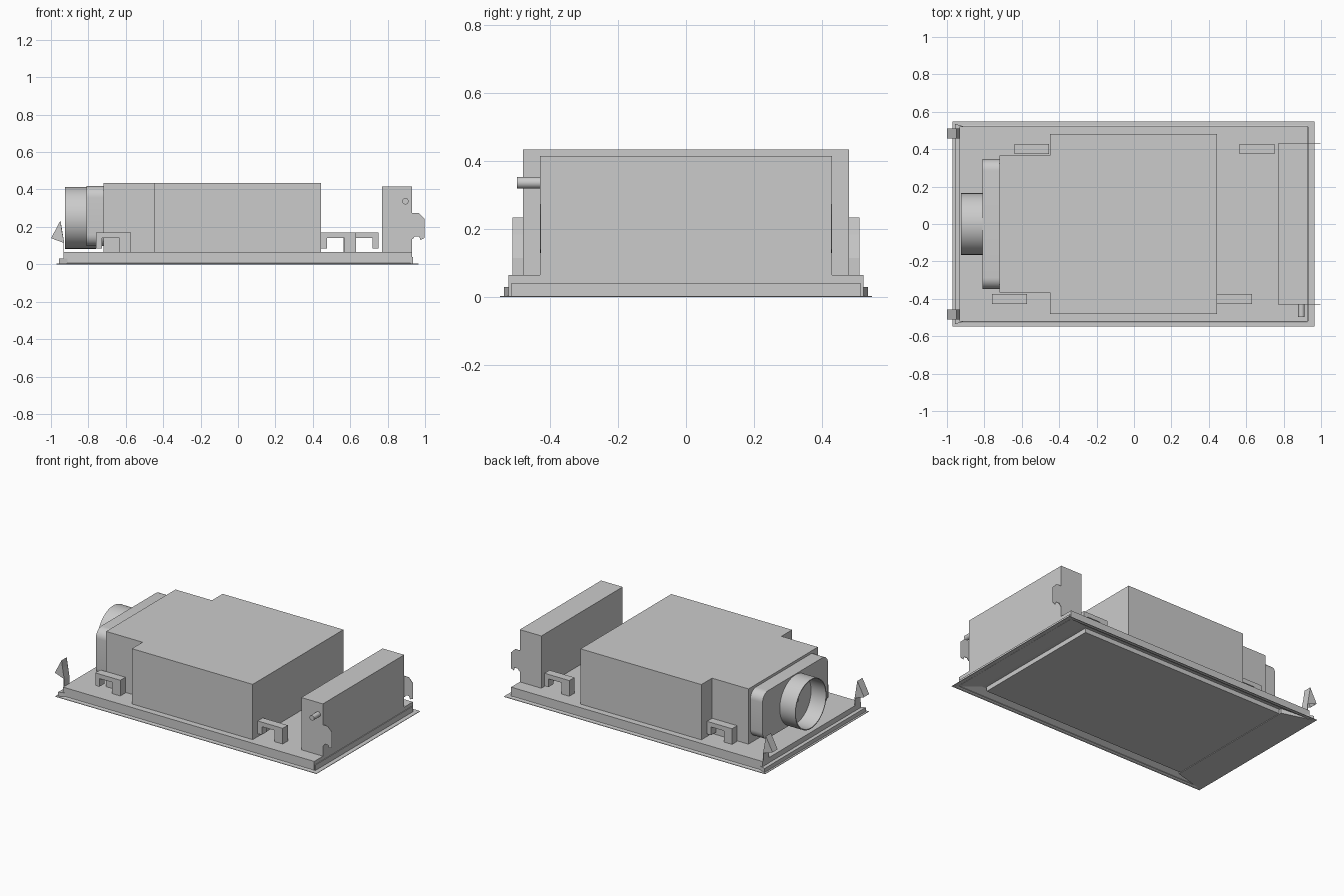
import bpy, bmesh, math

if "Cube" in bpy.data.objects:
    bpy.data.objects.remove(bpy.data.objects["Cube"])


def finish(name, bm, smooth=False):
    bmesh.ops.recalc_face_normals(bm, faces=bm.faces)
    me = bpy.data.meshes.new(name)
    bm.to_mesh(me)
    bm.free()
    ob = bpy.data.objects.new(name, me)
    bpy.context.collection.objects.link(ob)
    if smooth:
        bpy.ops.object.select_all(action='DESELECT')
        ob.select_set(True)
        bpy.context.view_layer.objects.active = ob
        bpy.ops.object.shade_smooth_by_angle(angle=math.radians(35))
    return ob


def loft(name, rings, smooth=False):
    """Skin equal-length rings of points and cap both ends."""
    bm = bmesh.new()
    vs = [[bm.verts.new(p) for p in r] for r in rings]
    n = len(vs[0])
    for a, b in zip(vs, vs[1:]):
        for i in range(n):
            j = (i + 1) % n
            bm.faces.new((a[i], a[j], b[j], b[i]))
    bm.faces.new(vs[0])
    bm.faces.new(vs[-1])
    return finish(name, bm, smooth)


def prism(name, pts, axis, lo, hi, smooth=False):
    """Extrude a 2D profile along an axis: x uses (y,z), y uses (x,z), z uses (x,y)."""
    place = {'x': lambda a, b, t: (t, a, b),
             'y': lambda a, b, t: (a, t, b),
             'z': lambda a, b, t: (a, b, t)}[axis]
    return loft(name, [[place(a, b, t) for a, b in pts] for t in (lo, hi)], smooth)


def rect(x0, x1, y, z):
    return [(x0, -y, z), (x1, -y, z), (x1, y, z), (x0, y, z)]


def box(name, x0, x1, y0, y1, z0, z1):
    return prism(name, [(x0, y0), (x1, y0), (x1, y1), (x0, y1)], 'z', z0, z1)


# Tray with thin flange and sloping recess underneath
loft("base_tray", [
    rect(-0.932, 0.93, 0.522, 0.065),
    rect(-0.932, 0.93, 0.522, 0.003),
    rect(-0.97, 0.965, 0.548, 0.003),
    rect(-0.97, 0.965, 0.548, 0.0),
    rect(-0.955, 0.95, 0.533, 0.0),
    rect(-0.75, 0.79, 0.475, 0.032),
])
# Flat end of the underside and the suspended panel
prism("underside_end_plate", [(-0.957, -0.535), (-0.75, -0.475),
                              (-0.75, 0.475), (-0.957, 0.535)], 'z', 0.0, 0.03)
box("underside_panel", -0.748, 0.765, -0.46, 0.46, 0.002, 0.034)
box("tray_end_lip", 0.929, 0.935, -0.515, 0.515, 0.002, 0.04)

# Motor housing, stepped in towards the duct
half = [(0.445, 0.48), (-0.45, 0.48), (-0.45, 0.367), (-0.72, 0.367)]
prism("motor_housing", half + [(x, -y) for x, y in reversed(half)], 'z', 0.06, 0.435)

# Rounded outlet plate
r, outline = 0.06, []
for cy, cz, start in ((1, 1, 0), (-1, 1, 90), (-1, -1, 180), (1, -1, 270)):
    for k in range(9):
        a = math.radians(start + k * 90 / 8)
        outline.append((cy * (0.347 - r) + r * math.cos(a),
                        0.258 + cz * (0.16 - r) + r * math.sin(a)))
prism("outlet_plate", outline, 'x', -0.81, -0.718, True)


# Hollow round duct with a small hub
def circle(x, rad, n=64):
    return [(x, rad * math.cos(2 * math.pi * i / n),
             0.248 + rad * math.sin(2 * math.pi * i / n)) for i in range(n)]


loft("outlet_duct", [circle(-0.76, 0.165), circle(-0.925, 0.165),
                     circle(-0.925, 0.159), circle(-0.815, 0.159)], True)
loft("duct_hub", [circle(-0.81, 0.009, 16), circle(-0.83, 0.009, 16)], True)

# Control box with side tabs and cable stub
box("control_box", 0.77, 0.93, -0.43, 0.43, 0.06, 0.415)
tab = [(0.92, 0.275), (0.965, 0.275), (0.997, 0.243), (0.997, 0.14), (0.975, 0.13),
       (0.968, 0.15), (0.945, 0.15), (0.935, 0.135), (0.92, 0.135)]
tab = [(x, z) for x, z in tab]
for side, s in (("front", -1), ("back", 1)):
    prism(f"control_box_tab_{side}", tab, 'y', s * 0.427, s * 0.43)
stub = [(0.895 + 0.017 * math.cos(k * math.pi / 12),
         0.337 + 0.017 * math.sin(k * math.pi / 12)) for k in range(24)]
prism("cable_stub", stub, 'y', -0.497, -0.42, True)

# Hooked mounting brackets: long leg on the tray, short leg hanging
hook = [(0, 0.085), (0.03, 0.085), (0.03, 0.14), (0.125, 0.14), (0.125, 0.06),
        (0.185, 0.06), (0.185, 0.17), (0, 0.17)]
for name, x, d, s in (("front_left", -0.758, 1, -1), ("front_right", 0.445, 1, -1),
                      ("back_left", -0.455, -1, 1), ("back_right", 0.75, -1, 1)):
    prism(f"bracket_{name}", [(x + d * u, z) for u, z in hook], 'y', s * 0.373, s * 0.427)

# Bent spring clips at the duct end
path = [(-0.933, 0.02), (-0.933, 0.115), (-0.949, 0.235), (-0.999, 0.14)]
inner = [(-0.996, 0.138), (-0.95, 0.225), (-0.929, 0.115), (-0.929, 0.02)]
for side, s in (("front", -1), ("back", 1)):
    prism(f"spring_clip_{side}", path + inner, 'y', s * 0.457, s * 0.511)
